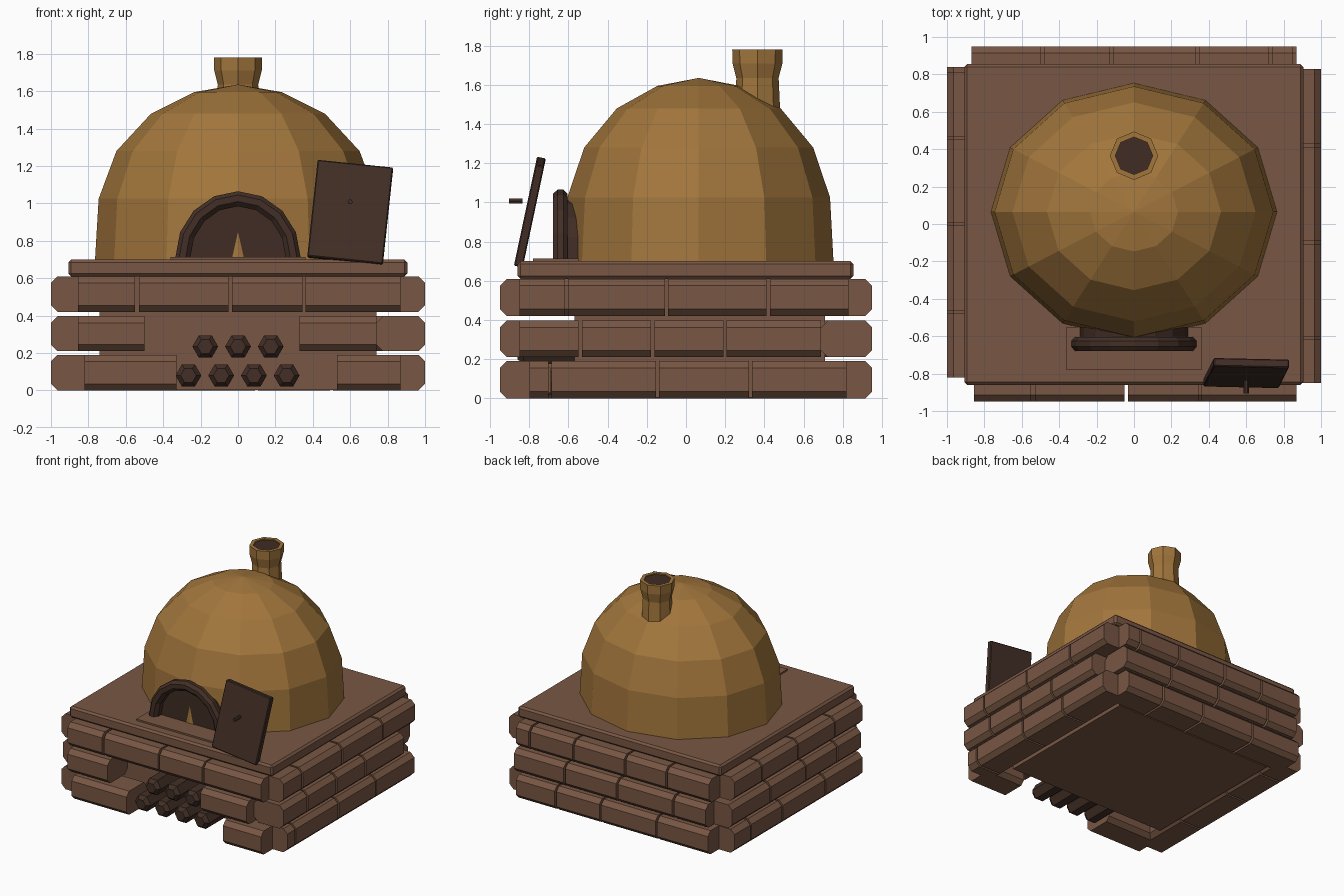
import bpy, bmesh, math
from mathutils import Matrix, Vector

if "Cube" in bpy.data.objects:
    bpy.data.objects.remove(bpy.data.objects["Cube"])


def material(name, rgb):
    m = bpy.data.materials.new(name)
    m.diffuse_color = (*rgb, 1)
    m.use_nodes = True
    m.node_tree.nodes["Principled BSDF"].inputs["Base Color"].default_value = m.diffuse_color
    return m


BRICK = material("brick", (0.19, 0.095, 0.058))
CLAY = material("clay", (0.36, 0.18, 0.045))
DARK = material("dark_wood", (0.055, 0.028, 0.019))
SOOT = material("soot", (0.05, 0.025, 0.017))


def finish(name, bm, mat):
    bmesh.ops.recalc_face_normals(bm, faces=bm.faces)
    me = bpy.data.meshes.new(name)
    bm.to_mesh(me)
    bm.free()
    me.materials.append(mat)
    ob = bpy.data.objects.new(name, me)
    bpy.context.collection.objects.link(ob)
    return ob


def box(name, lo, hi, mat, bevel=0.0):
    bm = bmesh.new()
    lo, hi = Vector(lo), Vector(hi)
    bmesh.ops.create_cube(bm, size=1, matrix=Matrix.Translation((lo + hi) / 2) @ Matrix.Diagonal((*(hi - lo), 1)))
    if bevel:
        bmesh.ops.bevel(bm, geom=bm.edges[:], offset=bevel, segments=1, affect='EDGES')
    return finish(name, bm, mat)


def loft(name, rings, mat, caps=True, closed=False):
    bm = bmesh.new()
    vs = [[bm.verts.new(p) for p in r] for r in rings]
    n = len(vs[0])
    pairs = list(zip(vs, vs[1:])) + ([(vs[-1], vs[0])] if closed else [])
    for a, b in pairs:
        for i in range(n):
            j = (i + 1) % n
            bm.faces.new((a[i], a[j], b[j], b[i]))
    if caps:
        bm.faces.new(vs[0])
        bm.faces.new(vs[-1])
    return finish(name, bm, mat)


def ring(n, rx, ry, cx, cy, z):
    return [(cx + rx * math.sin(2 * math.pi * i / n), cy + ry * math.cos(2 * math.pi * i / n), z) for i in range(n)]


# Plinth core and top slab
box("plinth_core", (-0.74, -0.57, 0.003), (0.74, 0.71, 0.615), BRICK)
box("top_slab", (-0.907, -0.86, 0.61), (0.905, 0.855, 0.70), BRICK, 0.015)


# Chamfered bricks: octagonal prisms running along each wall
def brick(name, wall, a, b, z0, z1):
    c, w = 0.035, {'front': (-0.95, -0.69), 'back': (0.69, 0.95), 'left': (-1, -0.74), 'right': (0.74, 1)}[wall]
    u0, u1 = w
    sec = [(u0 + c, z0), (u1 - c, z0), (u1, z0 + c), (u1, z1 - c),
           (u1 - c, z1), (u0 + c, z1), (u0, z1 - c), (u0, z0 + c)]
    along_x = wall in ('front', 'back')
    loft(name, [[(t, u, z) if along_x else (u, t, z) for u, z in sec] for t in (a, b)], BRICK)


ROWS = [(0.0, 0.19), (0.21, 0.397), (0.42, 0.61)]
WALLS = {
    'front': [[(-0.82, -0.33), (0.53, 0.87)], [(-0.855, -0.5), (0.33, 0.74)],
              [(-0.855, -0.55), (-0.53, -0.05), (-0.033, 0.345), (0.36, 0.87)]],
    'right': [[-0.80, -0.695, -0.145, 0.33, 0.82], [-0.85, -0.54, -0.17, 0.20, 0.69],
              [-0.85, -0.61, -0.10, 0.42, 0.83]],
    'left': [[-0.82, -0.35, 0.2, 0.6, 0.81], [-0.80, -0.5, -0.1, 0.35, 0.84],
             [-0.82, -0.47, 0.0, 0.46, 0.81]],
    'back': [[-0.86, -0.4, 0.1, 0.5, 0.85], [-0.84, -0.55, -0.05, 0.42, 0.87],
             [-0.87, -0.49, -0.12, 0.34, 0.73, 0.85]],
}
for wall, rows in WALLS.items():
    for r, spans in enumerate(rows):
        if not isinstance(spans[0], tuple):
            spans = [(a + (0.008 if i else 0), b - (0.008 if i < len(spans) - 2 else 0))
                     for i, (a, b) in enumerate(zip(spans, spans[1:]))]
        for i, (a, b) in enumerate(spans):
            brick(f"{wall}_brick_{r}_{i}", wall, a, b, *ROWS[r])

# Firewood with tapered ends
for k, (x, z) in enumerate([(-0.265, 0.08), (-0.09, 0.08), (0.085, 0.08), (0.26, 0.08),
                            (-0.175, 0.235), (0, 0.235), (0.175, 0.235)]):
    rings = [[(x + r * math.cos(i * math.pi / 3), y, z + r * math.sin(i * math.pi / 3)) for i in range(6)]
             for y, r in [(-0.86, 0.042), (-0.83, 0.069), (-0.5, 0.069)]]
    loft(f"log_{k}", rings, DARK)

# Dome: twelve-sided elliptical clay shell
CY = 0.065
prof = [(0.765, 0.69), (0.745, 1.025), (0.65, 1.28), (0.465, 1.48), (0.235, 1.595), (0.004, 1.635)]
loft("dome", [ring(12, r, r * 0.9, 0, CY, z) for r, z in prof], CLAY)

# Flue with flared rim and sooty opening
flue = [(0.118, 1.42), (0.112, 1.55), (0.108, 1.635), (0.127, 1.71), (0.129, 1.78), (0.1, 1.78), (0.1, 1.765)]
loft("flue", [ring(8, r, r, 0, 0.365, z) for r, z in flue], CLAY)
loft("flue_opening", [ring(8, 0.1, 0.1, 0, 0.365, z) for z in (1.767, 1.771)], SOOT)

# Oven mouth: dark fill and arched tube surround
box("hearth_plate", (-0.36, -0.78, 0.695), (0.36, -0.55, 0.713), BRICK)
angles = [math.pi * i / 8 for i in range(9)]
front_y = CY - 0.9 * 0.7555
loft("oven_mouth", [[(0.29 * math.cos(a), y, 0.705 + 0.31 * math.sin(a)) for a in angles]
                    for y in (front_y, -0.40)], SOOT)
sec = [(0.075, -0.655), (0.055, -0.68), (0.02, -0.68), (-0.005, -0.655),
       (-0.005, -0.605), (0.055, -0.605), (0.075, -0.625)]
loft("mouth_arch", [[((0.26 + d) * math.cos(a), y, 0.71 + (0.28 + d) * math.sin(a)) for d, y in sec]
                    for a in angles], DARK)

# Leaning door with handle
door = box("door", (-0.203, -0.023, -0.265), (0.203, 0.023, 0.265), DARK, 0.006)
door.matrix_world = (Matrix.Translation((0.60, -0.797, 0.951)) @ Matrix.Rotation(math.radians(-12), 4, 'X')
                     @ Matrix.Rotation(math.radians(6), 4, 'Y'))
loft("door_handle", [[(0.6 + 0.014 * math.cos(i * math.pi / 3), y, 1.008 + 0.014 * math.sin(i * math.pi / 3))
                      for i in range(6)] for y in (-0.905, -0.835)], DARK)
